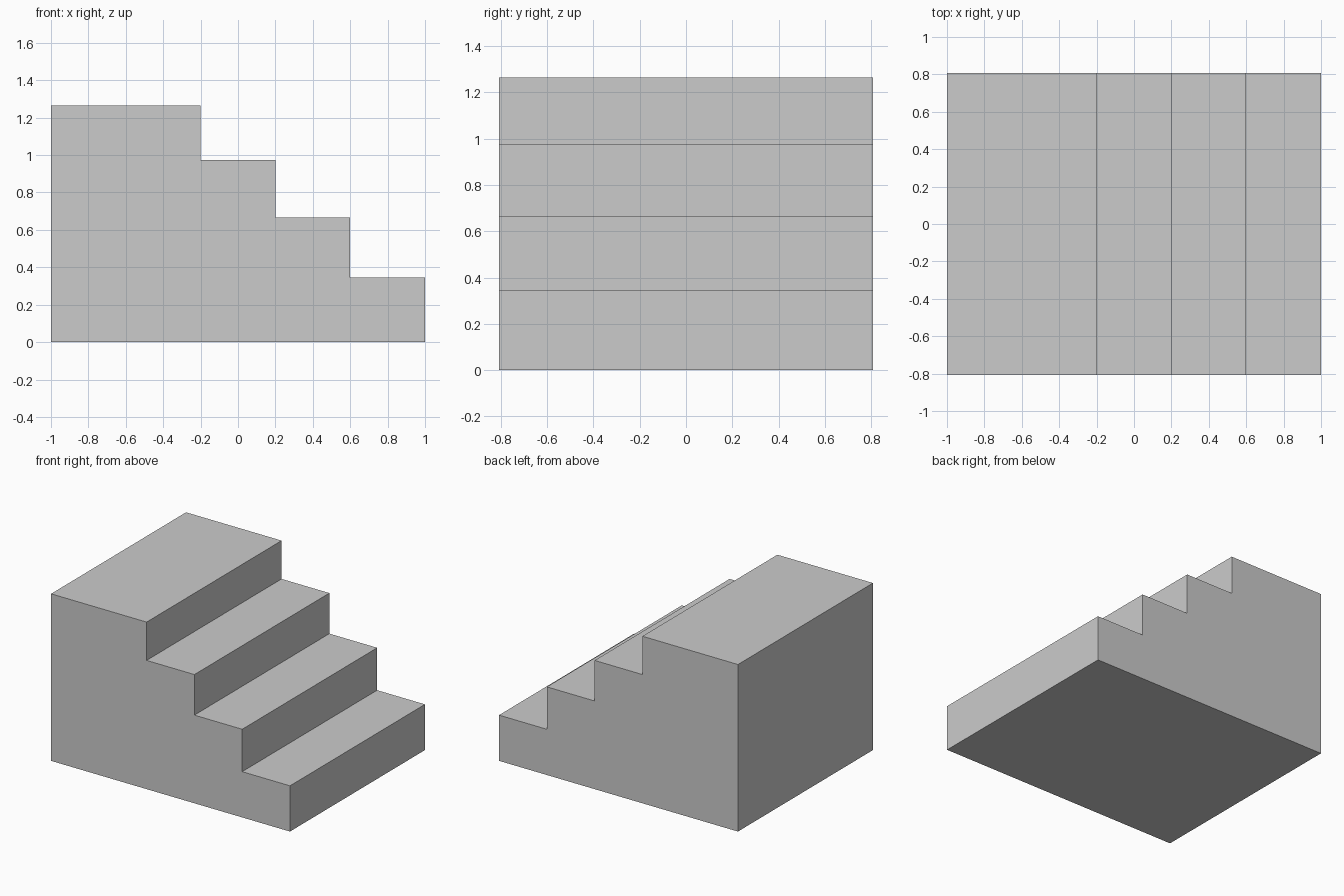
import bpy, bmesh

if "Cube" in bpy.data.objects:
    bpy.data.objects.remove(bpy.data.objects["Cube"])

HALF_WIDTH = 0.807
# (right-hand x, height) of each level, from the landing down
LEVELS = [(-0.2, 1.264), (0.2, 0.974), (0.6, 0.667), (1.0, 0.346)]

# Stepped side profile
profile = [(-1.0, 0.0), (-1.0, LEVELS[0][1])]
for i, (x, z) in enumerate(LEVELS):
    next_z = LEVELS[i + 1][1] if i + 1 < len(LEVELS) else 0.0
    profile += [(x, z), (x, next_z)]

# Solid staircase: extrude the profile across the width
bm = bmesh.new()
side = bm.faces.new([bm.verts.new((x, -HALF_WIDTH, z)) for x, z in profile])
ext = bmesh.ops.extrude_face_region(bm, geom=[side], use_keep_orig=True)
moved = [g for g in ext["geom"] if isinstance(g, bmesh.types.BMVert)]
bmesh.ops.translate(bm, verts=moved, vec=(0, 2 * HALF_WIDTH, 0))
bmesh.ops.recalc_face_normals(bm, faces=bm.faces)

mesh = bpy.data.meshes.new("staircase")
bm.to_mesh(mesh)
bm.free()
bpy.context.collection.objects.link(bpy.data.objects.new("staircase", mesh))
